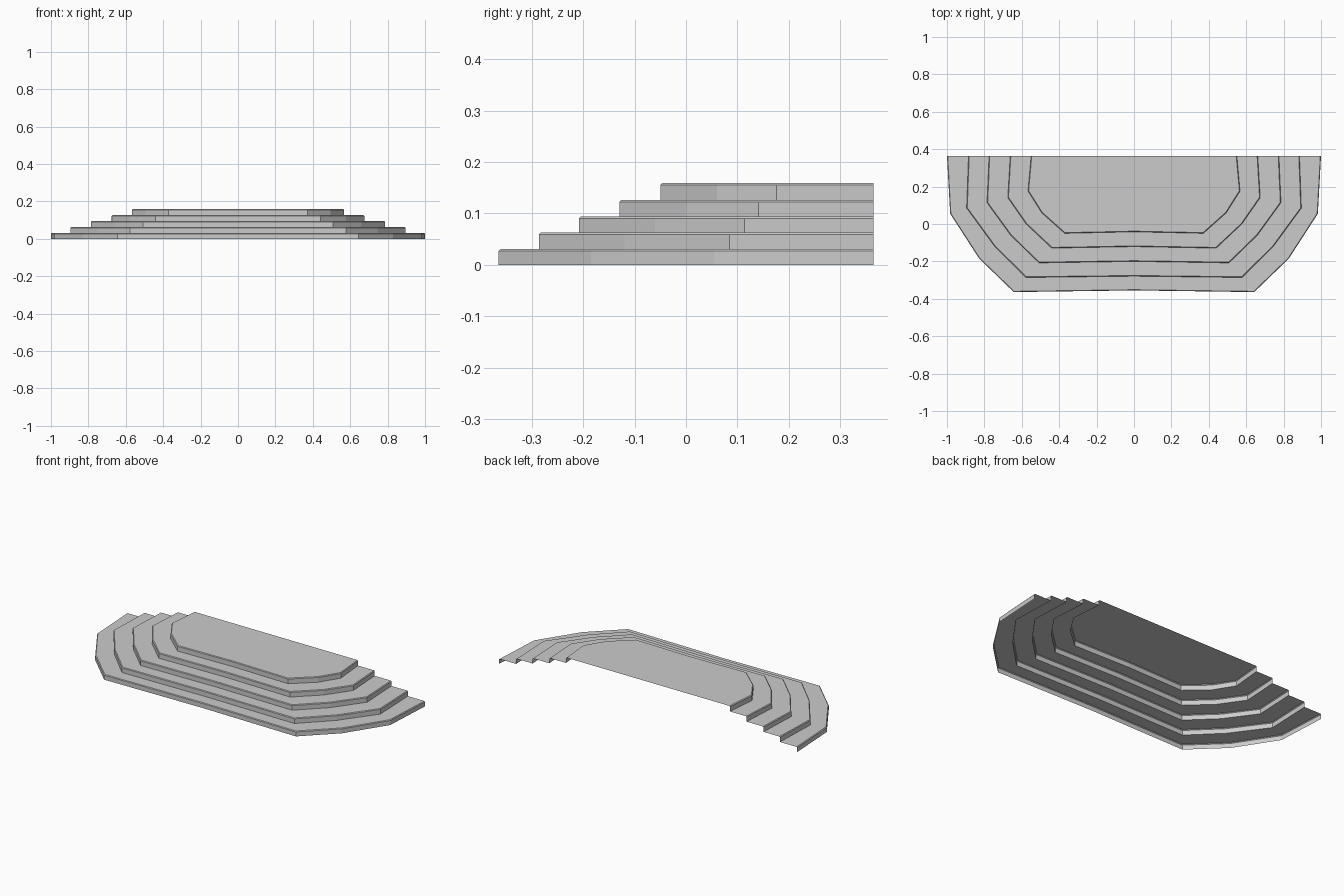
import bpy

if "Cube" in bpy.data.objects:
    bpy.data.objects.remove(bpy.data.objects["Cube"])

BACK = 0.364      # y of the open back edge
CHAMFER = 0.004   # worn nosing on every tread

# left half outline of each step, from the back edge to the centre front
steps = [
    [(-1.00, BACK), (-0.983, 0.055), (-0.828, -0.185), (-0.643, -0.364), (0, -0.355)],
    [(-0.885, BACK), (-0.895, 0.085), (-0.745, -0.12), (-0.578, -0.286), (0, -0.279)],
    [(-0.775, BACK), (-0.786, 0.114), (-0.66, -0.06), (-0.508, -0.208), (0, -0.2)],
    [(-0.662, BACK), (-0.675, 0.141), (-0.577, 0.0), (-0.440, -0.129), (0, -0.121)],
    [(-0.55, BACK), (-0.567, 0.176), (-0.494, 0.06), (-0.371, -0.050), (0, -0.042)],
]
tops = [0.031, 0.063, 0.0945, 0.1265, 0.159]


def full_outline(half):
    """Mirror the half outline across x = 0."""
    return half + [(-x, y) for x, y in reversed(half[:-1])]


def inset(outline, d):
    """Shrink an outline slightly, keeping its back edge in place."""
    w = max(x for x, y in outline)
    depth = BACK - min(y for x, y in outline)
    return [(x * (1 - d / w), BACK + (y - BACK) * (1 - d / depth)) for x, y in outline]


# stack of loops: riser base, riser top, nosing edge, next riser base...
loops = []
base = 0.0
for half, top in zip(steps, tops):
    line = full_outline(half)
    loops.append([(x, y, base) for x, y in line])
    loops.append([(x, y, top - CHAMFER) for x, y in line])
    loops.append([(x, y, top) for x, y in inset(line, CHAMFER)])
    base = top

n = len(loops[0])
verts = [v for loop in loops for v in loop]
faces = []
for k in range(len(loops) - 1):
    a, b = k * n, (k + 1) * n
    faces += [(a + i, a + i + 1, b + i + 1, b + i) for i in range(n - 1)]

# top landing
last = (len(loops) - 1) * n
faces.append(tuple(range(last, last + n)))

mesh = bpy.data.meshes.new("stepped_platform")
mesh.from_pydata(verts, [], faces)
mesh.update()
stairs = bpy.data.objects.new("stepped_platform", mesh)
bpy.context.collection.objects.link(stairs)
